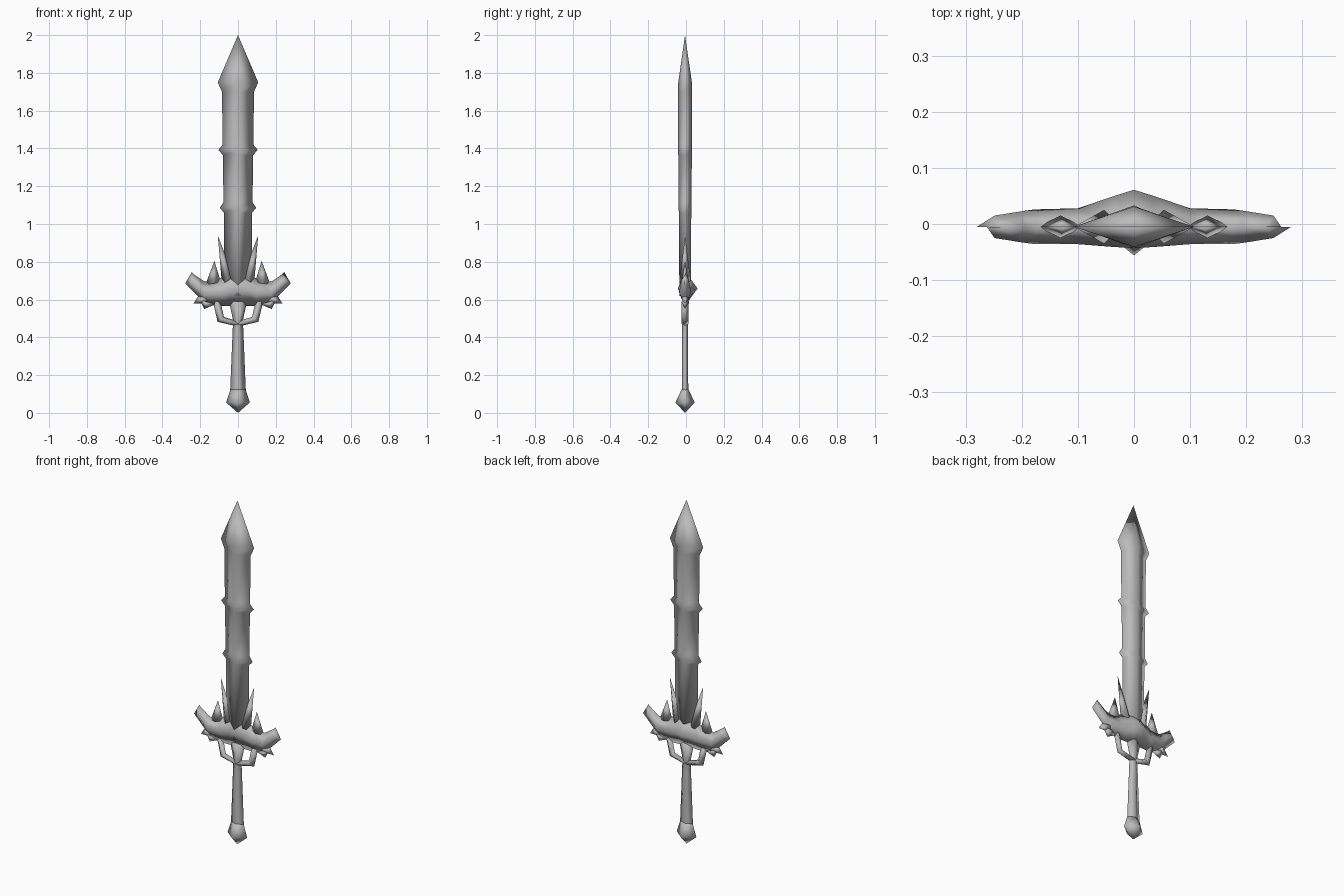
import bpy, bmesh, math
from mathutils import Vector

cube = bpy.data.objects.get("Cube")
if cube:
    bpy.data.objects.remove(cube, do_unlink=True)

steel = bpy.data.materials.new("grey steel")
steel.use_nodes = True
GREY = (0.5, 0.5, 0.5, 1)
steel.diffuse_color = GREY
steel.node_tree.nodes["Principled BSDF"].inputs["Base Color"].default_value = GREY

Y_MID = -0.005


def loft(name, rings):
    """Skin rings of equal point count, cap the ends and shade smooth."""
    bm = bmesh.new()
    rows = [[bm.verts.new(p) for p in ring] for ring in rings]
    n = len(rows[0])
    for a, b in zip(rows, rows[1:]):
        for i in range(n):
            j = (i + 1) % n
            bm.faces.new((a[i], a[j], b[j], b[i]))
    bm.faces.new(rows[0])
    bm.faces.new(rows[-1])
    bmesh.ops.remove_doubles(bm, verts=bm.verts, dist=0.0005)
    bmesh.ops.recalc_face_normals(bm, faces=bm.faces)
    mesh = bpy.data.meshes.new(name)
    bm.to_mesh(mesh)
    bm.free()
    mesh.materials.append(steel)
    mesh.shade_smooth()
    obj = bpy.data.objects.new(name, mesh)
    bpy.context.collection.objects.link(obj)
    return obj


def diamond(a, b, front, back):
    """Diamond ring between two (x, z) edge points, with front and back ridges."""
    mx, mz = (a[0] + b[0]) / 2, (a[1] + b[1]) / 2
    return [(a[0], Y_MID, a[1]), (mx, Y_MID - front, mz),
            (b[0], Y_MID, b[1]), (mx, Y_MID + back, mz)]


def upright(name, profile):
    """Diamond-section shaft from (z, half width, half depth) rows."""
    return loft(name, [diamond((-w, z), (w, z), d, d) for z, w, d in profile])


def spike(name, a, b, tip, depth):
    return loft(name, [diamond(a, b, depth, depth), diamond(tip, tip, 0, 0)])


# Blade with two pairs of edge barbs and a flared point
upright("blade", [
    (0.62, 0.072, 0.03), (1.06, 0.074, 0.033), (1.085, 0.097, 0.034),
    (1.115, 0.077, 0.034), (1.365, 0.08, 0.036), (1.392, 0.105, 0.037),
    (1.42, 0.081, 0.037), (1.70, 0.085, 0.038), (1.75, 0.107, 0.036),
    (2.0, 0, 0)])

# Grip and pommel
upright("grip", [
    (0.10, 0.042, 0.018), (0.13, 0.041, 0.017), (0.42, 0.029, 0.016),
    (0.49, 0.026, 0.016), (0.59, 0.048, 0.02)])
upright("pommel", [(0, 0, 0), (0.055, 0.063, 0.051), (0.125, 0.04, 0.018)])

# Crossguard: top edge, bottom edge, front depth, back depth
half = [
    ((0, 0.75), (0, 0.567), 0.038, 0.066),
    ((0.03, 0.748), (0.04, 0.567), 0.036, 0.055),
    ((0.10, 0.71), (0.10, 0.565), 0.031, 0.033),
    ((0.175, 0.695), (0.18, 0.575), 0.031, 0.031),
    ((0.195, 0.707), (0.215, 0.62), 0.027, 0.027),
    ((0.235, 0.735), (0.262, 0.667), 0.02, 0.02),
    ((0.245, 0.745), (0.28, 0.685), 0, 0)]
mirrored = [((-a[0], a[1]), (-b[0], b[1]), f, k) for a, b, f, k in reversed(half[1:])]
loft("crossguard", [diamond(*row) for row in mirrored + half])

# Spikes and finger loops on both sides
for side, s in (("left", 1), ("right", -1)):
    for label, a, b, tip, depth in (
            ("tall_spike", (0.022, 0.72), (0.085, 0.68), (0.107, 0.94), 0.03),
            ("short_spike", (0.09, 0.69), (0.172, 0.68), (0.125, 0.805), 0.02),
            ("end_barb", (0.20, 0.635), (0.15, 0.58), (0.235, 0.58), 0.022),
            ("lower_barb", (0.205, 0.60), (0.12, 0.575), (0.178, 0.55), 0.02)):
        spike(f"{side}_{label}", (s * a[0], a[1]), (s * b[0], b[1]),
              (s * tip[0], tip[1]), depth)
    outer = [(0.133, 0.59), (0.108, 0.482), (0.0, 0.457)]
    inner = [(0.092, 0.59), (0.075, 0.508), (0.0, 0.485)]
    loft(f"{side}_finger_loop", [
        diamond((s * a[0], a[1]), (s * b[0], b[1]), 0.018, 0.018)
        for a, b in zip(outer, inner)])
